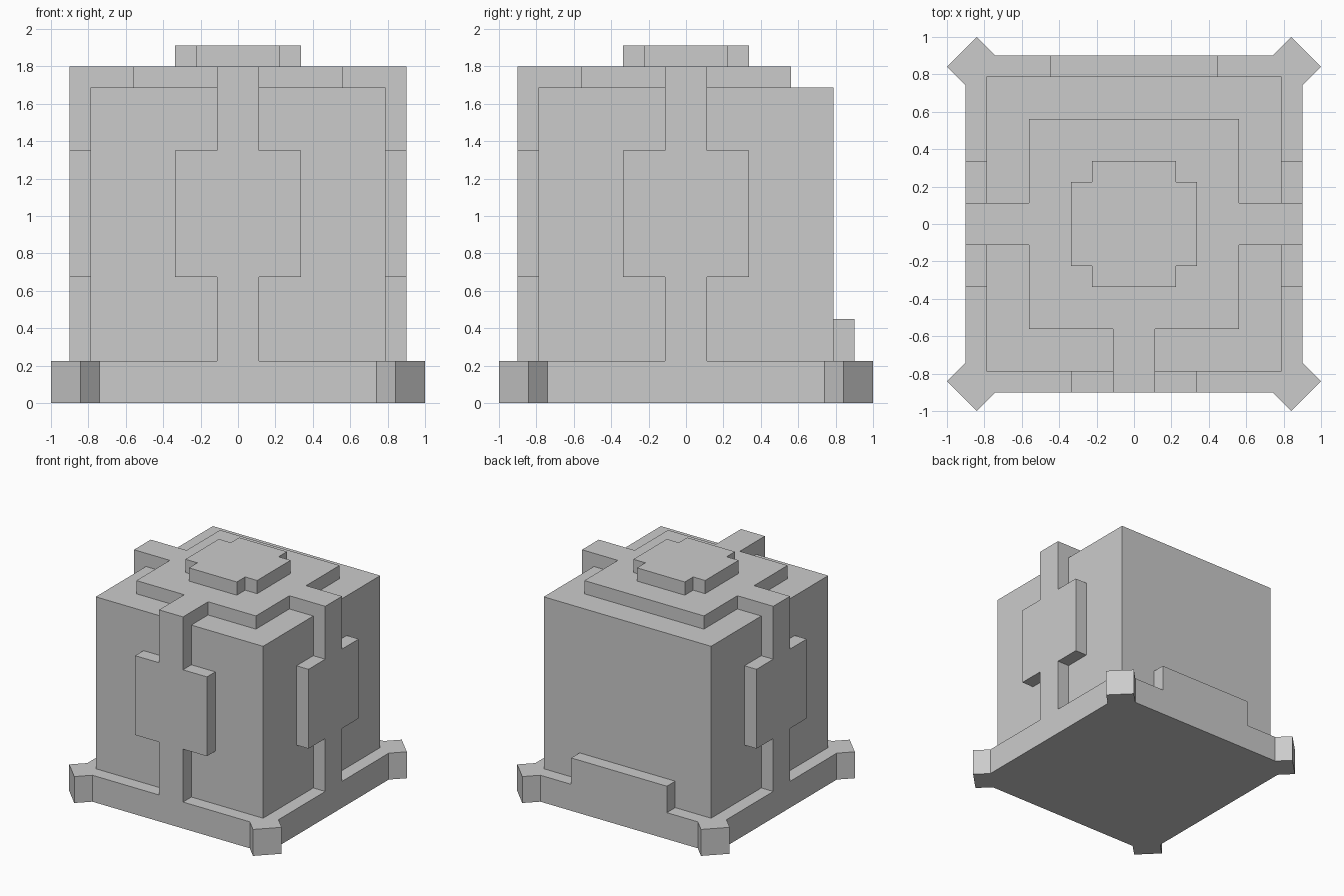
import bpy, bmesh
from math import radians
from mathutils import Matrix

if "Cube" in bpy.data.objects:
    bpy.data.objects.remove(bpy.data.objects["Cube"])

U = 0.1125  # the model sits on a grid of this unit


def prism(name, outline, lo, hi, matrix=Matrix()):
    """Extrude a closed XY outline from z=lo to z=hi, then place it."""
    bm = bmesh.new()
    face = bm.faces.new([bm.verts.new((x, y, lo)) for x, y in outline])
    top = bmesh.ops.extrude_face_region(bm, geom=[face])["geom"]
    bmesh.ops.translate(bm, vec=(0, 0, hi - lo),
                        verts=[g for g in top if isinstance(g, bmesh.types.BMVert)])
    bm.transform(matrix)
    bmesh.ops.recalc_face_normals(bm, faces=bm.faces)
    mesh = bpy.data.meshes.new(name)
    bm.to_mesh(mesh)
    bm.free()
    obj = bpy.data.objects.new(name, mesh)
    bpy.context.collection.objects.link(obj)
    return obj


def rect(x0, y0, x1, y1):
    return [(x0 * U, y0 * U), (x1 * U, y0 * U), (x1 * U, y1 * U), (x0 * U, y1 * U)]


def mirrored(half):
    """Close a right-hand half outline by mirroring it across x = 0."""
    half = [(x * U, y * U) for x, y in half]
    return half + [(-x, y) for x, y in reversed(half)]


def wall(angle):
    """Stand an upright outline on one side; 0 is front, 90 is right."""
    return Matrix.Rotation(radians(angle), 4, 'Z') @ Matrix.Rotation(radians(90), 4, 'X')


# Base plate with a diagonal square foot at each corner
foot = [(0.741, 0.9), (0.841, 1.0), (1.0, 0.841), (0.9, 0.741)]
base = []
for quarter in range(4):
    for x, y in foot:
        for _ in range(quarter):
            x, y = y, -x
        base.append((x, y))
prism("base_plate", base, 0, 2 * U)

# Main body with a window recess cut in the back
body = prism("body", rect(-7, -7, 7, 7), 2 * U, 15 * U)
cutter = prism("window_cutter", rect(-4, 8, 4, 12), 6 * U, 8 * U, wall(180))
cutter.hide_render = True
cutter.hide_set(True)
cut = body.modifiers.new("window_recess", 'BOOLEAN')
cut.operation = 'DIFFERENCE'
cut.solver = 'EXACT'
cut.object = cutter

# Straps with a square panel on the front and both sides
strap = mirrored([(1, 2), (1, 6), (3, 6), (3, 12), (1, 12), (1, 15)])
for side, angle in (("front", 0), ("right", 90), ("left", -90)):
    prism(side + "_strap", strap, 7 * U, 8 * U, wall(angle))

# Raised sill at the foot of the back
prism("back_sill", rect(-4, 2, 4, 4), 7 * U, 8 * U, wall(180))

# Top slab, with arms that reach over the three straps
slab = mirrored([(1, -8), (1, -5), (5, -5), (5, -1), (8, -1), (8, 1), (5, 1), (5, 5)])
prism("top_slab", slab, 15 * U, 16 * U)

# Notched cap in the middle of the top
cap = mirrored([(2, -3), (2, -2), (3, -2), (3, 2), (2, 2), (2, 3)])
prism("top_cap", cap, 16 * U, 17 * U)
